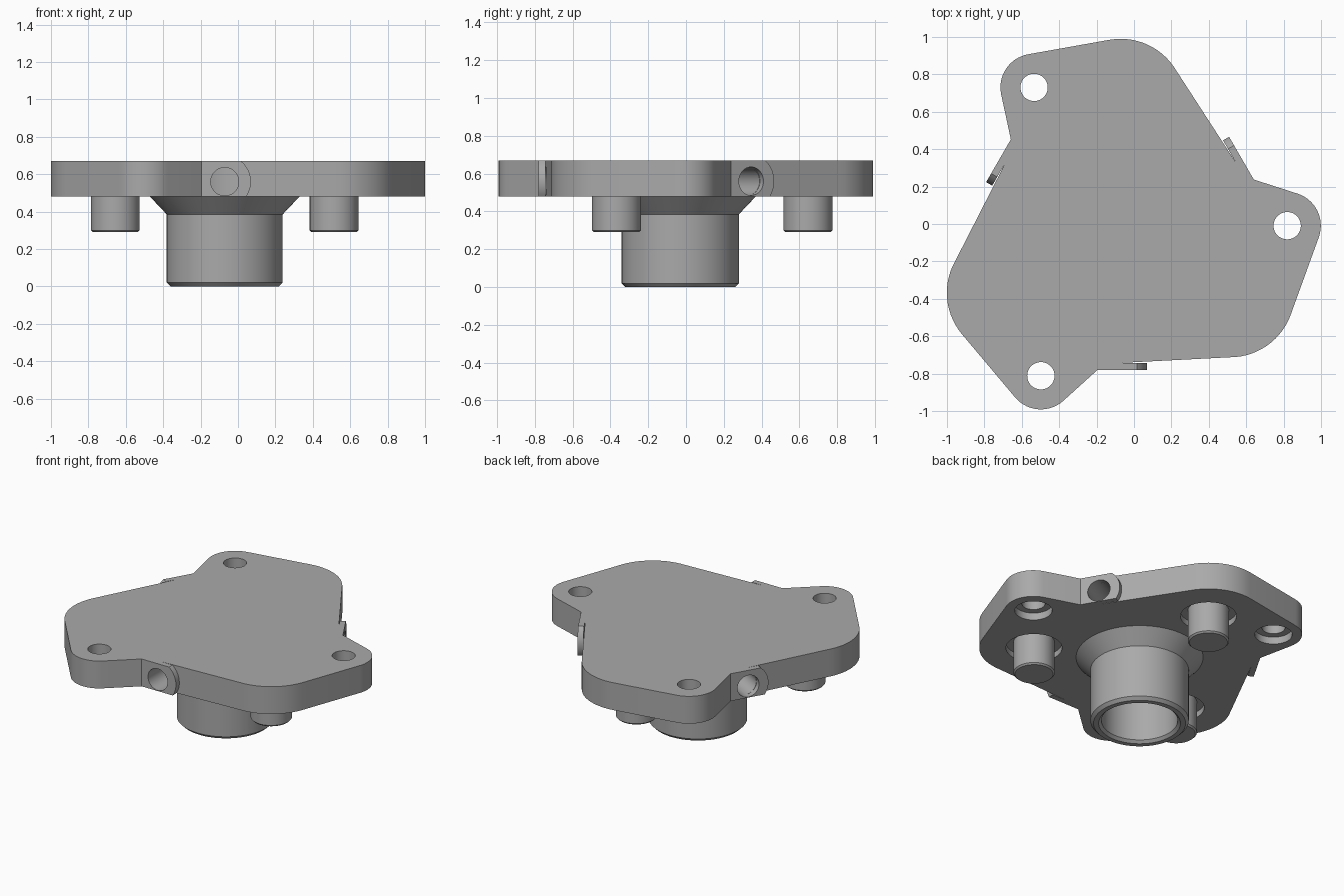
import bpy, bmesh, math
from mathutils import Matrix, Vector

if "Cube" in bpy.data.objects:
    bpy.data.objects.remove(bpy.data.objects["Cube"])

CX, CY = -0.071, -0.03          # hub axis
Z0, Z1 = 0.48, 0.67             # plate underside and top
PORT_Z, PORT_R, BOSS_R = 0.56, 0.075, 0.14
LOBE = (0.675 * math.cos(math.radians(-30)), 0.675 * math.sin(math.radians(-30)))
EAR = (0.89, 0.021)
FACE_Y, EDGE_Y = -0.75, -0.7125  # port face and lobe edge

metal = bpy.data.materials.new("grey_metal")
metal.diffuse_color = (0.40, 0.40, 0.40, 1)
metal.use_nodes = True
metal.node_tree.nodes["Principled BSDF"].inputs["Base Color"].default_value = metal.diffuse_color


def turn(k):
    return Matrix.Translation((CX, CY, 0)) @ Matrix.Rotation(k * 2 * math.pi / 3, 4, 'Z')


def finish(name, bm, matrix):
    bmesh.ops.transform(bm, matrix=matrix, verts=bm.verts)
    bmesh.ops.recalc_face_normals(bm, faces=bm.faces)
    me = bpy.data.meshes.new(name)
    bm.to_mesh(me)
    bm.free()
    ob = bpy.data.objects.new(name, me)
    bpy.context.collection.objects.link(ob)
    me.materials.append(metal)
    return ob


def arc(cx, cy, r, a0, a1, n):
    return [(cx + r * math.cos(math.radians(a0 + (a1 - a0) * i / n)),
             cy + r * math.sin(math.radians(a0 + (a1 - a0) * i / n))) for i in range(n + 1)]


def extrude(name, pts, depth, matrix):
    """Closed 2D outline pushed along its own z."""
    bm = bmesh.new()
    f = bm.faces.new([bm.verts.new((x, y, 0)) for x, y in pts])
    g = bmesh.ops.extrude_face_region(bm, geom=[f])['geom']
    bmesh.ops.translate(bm, vec=(0, 0, depth), verts=[v for v in g if isinstance(v, bmesh.types.BMVert)])
    return finish(name, bm, matrix)


def lathe(name, prof, matrix, n=64):
    """Spin (radius, z) points round z; open ends are capped when r > 0 is left at both ends."""
    bm = bmesh.new()
    rings = [[bm.verts.new((r * math.cos(2 * math.pi * i / n), r * math.sin(2 * math.pi * i / n), z))
              for i in range(n)] for r, z in prof]
    for a, b in zip(rings, rings[1:]):
        for i in range(n):
            j = (i + 1) % n
            bm.faces.new((a[i], a[j], b[j], b[i]))
    if prof[0] != prof[-1]:
        bm.faces.new(rings[0])
        bm.faces.new(rings[-1])
    else:
        bmesh.ops.remove_doubles(bm, verts=bm.verts, dist=1e-5)
    return finish(name, bm, matrix)


def cut(target, cutter):
    cutter.hide_render = True
    m = target.modifiers.new("cut", 'BOOLEAN')
    m.operation, m.solver, m.object = 'DIFFERENCE', 'EXACT', cutter
    bpy.context.view_layer.objects.active = target
    bpy.ops.object.modifier_apply(modifier=m.name)
    bpy.data.objects.remove(cutter)


def at(k, p):
    return turn(k) @ Matrix.Translation((p[0], p[1], 0))


# Plate outline: lobe, ear and stepped port face, repeated three times
outline = []
for k in range(3):
    third = arc(*LOBE, 0.345, -90, -20, 14) + arc(*EAR, 0.18, -20, 71, 14)
    spin = Matrix.Rotation(k * 2 * math.pi / 3, 2)
    outline += [tuple(spin @ Vector(p)) for p in third]
    spin = Matrix.Rotation((k + 1) * 2 * math.pi / 3, 2)
    outline += [tuple(spin @ Vector(p)) for p in ((-0.124, FACE_Y), (0, FACE_Y), (0, EDGE_Y))]
plate = extrude("flange_plate", outline, Z1 - Z0, Matrix.Translation((CX, CY, Z0)))

parts = [plate]

# Blind centre bore
cut(plate, lathe("bore_cutter", [(0.24, 0.4), (0.24, 0.64)], turn(0)))

for k in range(3):
    # Screw hole with counterbore below
    cut(plate, lathe("screw_hole_cutter", [(0.118, 0.4), (0.118, 0.53), (0.073, 0.53), (0.073, 0.8)],
                     at(k, EAR), 48))
    # Recess round the pin
    cut(plate, lathe("pin_recess_cutter", [(0.177, 0.4), (0.177, 0.52)], at(k, LOBE), 48))
    # Radial side port
    sideways = turn(k) @ Matrix.Translation((0, 0, PORT_Z)) @ Matrix.Rotation(math.pi / 2, 4, 'X')
    cut(plate, lathe("port_cutter", [(PORT_R, 0.12), (PORT_R, 0.85)], sideways, 48))

    # Locating pin
    parts.append(lathe("locating_pin", [(0.12, 0.29), (0.13, 0.30), (0.13, 0.52)], at(k, LOBE), 48))

    # Rounded half of the port boss, trimmed to plate thickness
    top = math.degrees(math.asin((Z1 - PORT_Z) / BOSS_R))
    low = -math.degrees(math.asin((PORT_Z - Z0) / BOSS_R))
    prof = [(0, Z1 - PORT_Z)] + arc(0, 0, BOSS_R, top, low, 16) + [(0, Z0 - PORT_Z)]
    prof += arc(0, 0, PORT_R, -90, 90, 24)
    parts.append(extrude("port_boss", prof, EDGE_Y - FACE_Y,
                         sideways @ Matrix.Translation((0, 0, -EDGE_Y))))

# Hollow spigot with conical shoulder and chamfered mouth
parts.append(lathe("spigot", [(0.40, Z0), (0.31, 0.385), (0.31, 0.02), (0.29, 0), (0.258, 0),
                              (0.24, 0.018), (0.24, Z0), (0.40, Z0)], turn(0), 80))

# Smooth curved sides, crisp edges
bpy.ops.object.select_all(action='DESELECT')
for ob in parts:
    ob.select_set(True)
bpy.context.view_layer.objects.active = plate
bpy.ops.object.shade_smooth_by_angle(angle=math.radians(25))
